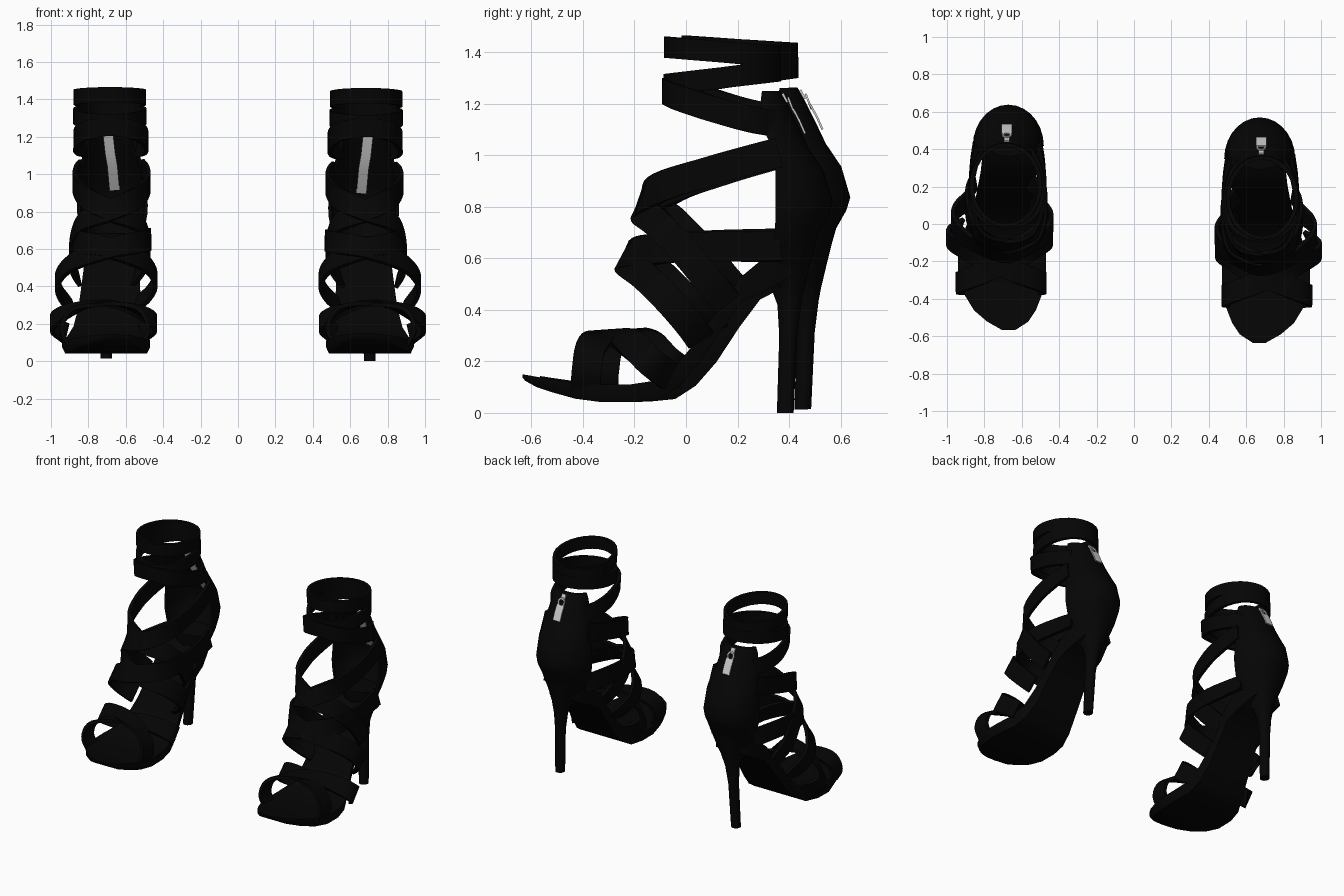
import bpy, bmesh, math
from mathutils import Vector as V

if "Cube" in bpy.data.objects:
    bpy.data.objects.remove(bpy.data.objects["Cube"])


def material(name, rgb):
    m = bpy.data.materials.new(name)
    m.diffuse_color = (*rgb, 1)
    m.use_nodes = True
    m.node_tree.nodes["Principled BSDF"].inputs["Base Color"].default_value = m.diffuse_color
    return m


BLACK = material("black suede", (0.0015, 0.0015, 0.0015))
SILVER = material("silver metal", (0.62, 0.62, 0.62))

# side name, mirror sign, y offset, pitch of each shoe
SHOES = [("right", 1, 0.0, 0.0), ("left", -1, 0.068, 0.02)]


def loft(name, sections, mat, closed=False):
    """Skin a list of equal cross-sections, once for each shoe."""
    for side, s, dy, pitch in SHOES:
        bm = bmesh.new()
        rows = [[bm.verts.new((s * (p[0] + 0.68), p[1] + dy, p[2] + pitch * (p[1] + 0.3)))
                 for p in sec] for sec in sections]
        n = len(rows[0])
        pairs = list(zip(rows, rows[1:]))
        if closed:
            pairs.append((rows[-1], rows[0]))
        else:
            bm.faces.new(rows[0])
            bm.faces.new(rows[-1])
        for a, b in pairs:
            for i in range(n):
                j = (i + 1) % n
                bm.faces.new((a[i], a[j], b[j], b[i]))
        bmesh.ops.recalc_face_normals(bm, faces=bm.faces)
        me = bpy.data.meshes.new(name)
        bm.to_mesh(me)
        bm.free()
        me.materials.append(mat)
        for p in me.polygons:
            p.use_smooth = True
        me.set_sharp_from_angle(angle=math.radians(35))
        bpy.context.collection.objects.link(bpy.data.objects.new(f"{side}_{name}", me))


def smooth_path(pts, steps=5):
    """Catmull-Rom curve through the points."""
    p = [V(q) for q in pts]
    p = [2 * p[0] - p[1]] + p + [2 * p[-1] - p[-2]]
    out = []
    for a, b, c, d in zip(p, p[1:], p[2:], p[3:]):
        for k in range(steps):
            t = k / steps
            out.append(0.5 * (2 * b + (c - a) * t + (2 * a - 5 * b + 4 * c - d) * t * t
                              + (3 * b - a - 3 * c + d) * t ** 3))
    return out + [p[-2]]


def ribbon(name, path, width, normal, thick=0.022, mat=BLACK, closed=False, lift=0.0):
    """Flat band along a path, facing along normal(point)."""
    secs, n = [], len(path)
    for i, p in enumerate(path):
        a = path[(i - 1) % n] if closed or i else p
        b = path[(i + 1) % n] if closed or i < n - 1 else p
        t = (b - a).normalized()
        nn = normal(p)
        nn = (nn - t * nn.dot(t)).normalized()
        w = t.cross(nn) * width / 2
        h = nn * thick / 2
        # the lower foot leans to the outer side
        c = p + nn * lift + V((0.035 * min(1, max(0, (0.6 - p.z) / 0.3)), 0, 0))
        secs.append([c + w + h, c - w + h, c - w - h, c + w - h])
    loft(name, secs, mat, closed)


def wrap_normal(hw, front):
    """Sideways at the flanks, turning to the front direction in the middle."""
    def f(p):
        k = max(-1, min(1, p.x / hw))
        return V((k, 0, 0)) + V(front) * (1 - abs(k)) + V((0, 0, 1e-4))
    return f


def crossing(name, pts, width, normal):
    """Two straps making an X over the foot."""
    path = smooth_path(pts)
    ribbon(name + "_a", path, width, normal)
    ribbon(name + "_b", [V((-p.x, p.y, p.z)) for p in path], width, normal, lift=0.008)


# Sole: y, top, bottom, half width, centre x
sole = [(-0.635, .150, .125, .035, -.01), (-0.59, .142, .10, .11, -.005), (-0.53, .132, .08, .165, .01),
        (-0.44, .118, .055, .21, .02), (-0.34, .11, .042, .235, .025), (-0.22, .11, .042, .235, .025),
        (-0.12, .125, .05, .215, .02), (-0.04, .18, .10, .19, .01), (0.04, .28, .19, .168, .005),
        (0.13, .41, .325, .155, 0), (0.21, .525, .43, .15, -.01), (0.30, .60, .475, .142, -.012),
        (0.40, .635, .53, .11, -.012), (0.45, .645, .58, .05, -.012)]
loft("sole", [[(c - w, y, t), (c + w, y, t), (c + w, y, (t + b) / 2), (c + w * .93, y + .01, b),
               (c - w * .93, y + .01, b), (c - w, y, (t + b) / 2)] for y, t, b, w, c in sole], BLACK)

# Stiletto heel: z, front y, back y, half width, centre x
heel = [(0, .353, .418, .031, .025), (.3, .362, .432, .034, .015), (.42, .355, .447, .045, .008),
        (.5, .325, .462, .07, 0), (.58, .29, .482, .105, -.008), (.67, .29, .505, .14, -.01)]
loft("heel", [[(c + w * math.cos(a), (f + b) / 2 + (b - f) / 2 * math.sin(a), z)
               for a in (math.tau * i / 12 for i in range(12))] for z, f, b, w, c in heel], BLACK)

# Heel counter, an open U shell: z, front y, back y, half width, centre x
counter = [(.48, .365, .459, .06, 0), (.56, .335, .478, .112, -.008), (.64, .335, .498, .15, -.01),
           (.70, .345, .515, .172, -.01), (.77, .348, .555, .187, -.008),
           (.82, .348, .57, .19, -.008), (.94, .348, .535, .182, -.006), (1.03, .335, .475, .168, -.004),
           (1.10, .30, .442, .15, -.002), (1.21, .29, .388, .127, 0), (1.25, .295, .365, .118, 0)]
ANG = [math.pi * i / 14 for i in range(15)]


def u_shell(z, f, b, w, c, t=0.018):
    outer = [(c + w * math.cos(a), f + (b - f) * math.sin(a), z) for a in ANG]
    inner = [(c + (w - t) * math.cos(a), f + (b - f - t) * math.sin(a), z) for a in reversed(ANG)]
    return outer + inner


loft("heel_counter", [u_shell(*r) for r in counter], BLACK)

# Ankle wraps: two tilted rings and a lower band running into the counter


def ring(name, z_front, z_back, grow):
    path = []
    for i in range(28):
        a = math.tau * i / 28
        s = math.sin(a)
        path.append(V((.005 + (.183 + grow) * math.cos(a), .14 + (.215 + grow) * s,
                       z_front + (z_back - z_front) * (1 + s) / 2)))
    ribbon(name, path, .082, lambda p: V((p.x, p.y - .14, 0)), closed=True)


ring("top_ankle_strap", 1.42, 1.383, 0)
ring("middle_ankle_strap", 1.275, 1.328, .002)
half = [(.125, .335, 1.125), (.172, .25, 1.14), (.188, .12, 1.175), (.14, -.03, 1.225)]
band = half + [(0, -.083, 1.25)] + [(-x, y, z) for x, y, z in reversed(half)]
ribbon("lower_ankle_strap", smooth_path(band), .1, lambda p: V((p.x, p.y - .14, 0)))

# Instep and toe crossings
crossing("upper_instep_strap",
         [(.165, .36, 1.01), (.186, .24, .98), (.19, .08, .935), (.14, -.1, .875), (0, -.175, .80),
          (-.15, -.11, .735), (-.2, 0, .62), (-.19, .09, .51), (-.145, .16, .43)],
         .115, wrap_normal(.19, (0, -.9, .42)))
crossing("lower_instep_strap",
         [(.142, .365, .645), (.17, .25, .645), (.198, .05, .645), (.165, -.14, .635), (0, -.235, .60),
          (-.18, -.16, .53), (-.256, -.07, .44), (-.235, .0, .36), (-.165, .055, .29)],
         .115, wrap_normal(.21, (0, -.88, .47)))
crossing("toe_strap",
         [(.19, -.39, .085), (.228, -.385, .17), (.18, -.365, .262), (0, -.29, .305),
          (-.19, -.2, .258), (-.272, -.14, .2), (-.2, -.07, .145)],
         .115, wrap_normal(.25, (0, -.1, 1)))

# Zipper tape inside the counter, and the pull outside at the back
ribbon("zipper", [V((-.02, .525, .90)), V((-.008, .44, 1.03)), V((.004, .405, 1.10)), V((.016, .362, 1.21))],
       .054, lambda p: V((0, -1, 0)), .008, SILVER)
ribbon("zipper_slider", [V((0, .374, 1.24)), V((0, .392, 1.205))], .03, lambda p: V((0, 1, 0)), .012, SILVER)
loop = [V((.022 * math.cos(a), .408 + .010 * math.sin(a), 1.195 - .026 * math.sin(a)))
        for a in (math.tau * i / 12 for i in range(12))]
ribbon("pull_ring", loop, .01, lambda p: V((0, 1, .4)), .008, SILVER, closed=True)
ribbon("zipper_pull", [V((0, .416, 1.18)), V((0, .44, 1.135)), V((0, .462, 1.085))],
       .055, lambda p: V((0, 1, .4)), .008, SILVER)
